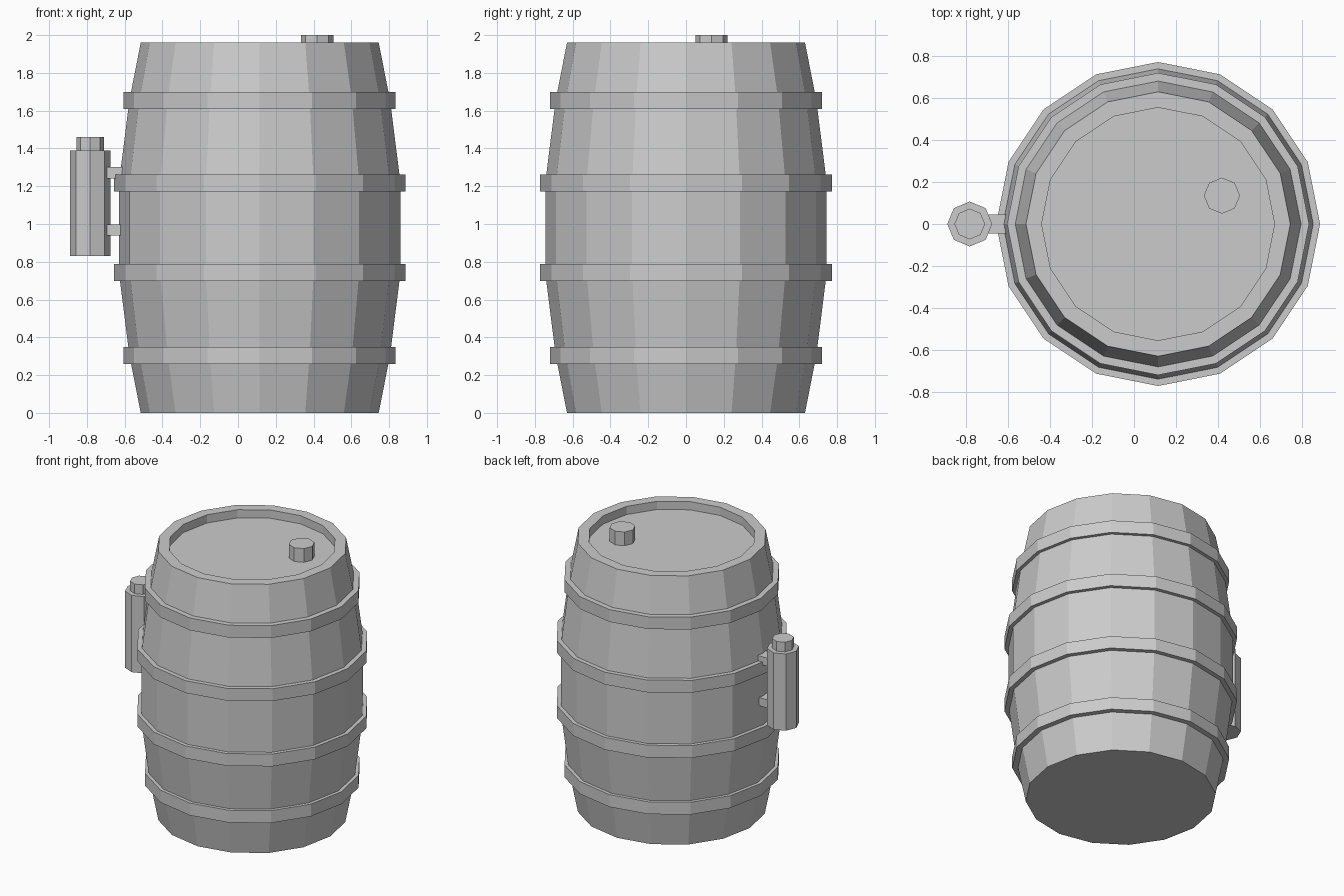
import bpy, bmesh, math

if "Cube" in bpy.data.objects:
    bpy.data.objects.remove(bpy.data.objects["Cube"])

grey = bpy.data.materials.new("plain_grey")
grey.diffuse_color = (0.6, 0.6, 0.6, 1)
grey.use_nodes = True
grey.node_tree.nodes["Principled BSDF"].inputs["Base Color"].default_value = grey.diffuse_color

CX = 0.115  # barrel axis


def finish(name, bm):
    bmesh.ops.recalc_face_normals(bm, faces=bm.faces)
    me = bpy.data.meshes.new(name)
    bm.to_mesh(me)
    bm.free()
    me.materials.append(grey)
    ob = bpy.data.objects.new(name, me)
    bpy.context.collection.objects.link(ob)
    return ob


def lathe(name, profile, sides, x, y=0.0, closed=False):
    """Spin (radius, z) points round a vertical axis; cap the ends or close the loop."""
    bm = bmesh.new()
    rings = [[bm.verts.new((x + r * math.cos(2 * math.pi * i / sides),
                            y + r * math.sin(2 * math.pi * i / sides), z))
              for i in range(sides)] for r, z in profile]
    pairs = list(zip(rings, rings[1:]))
    if closed:
        pairs.append((rings[-1], rings[0]))
    else:
        bm.faces.new(rings[0])
        bm.faces.new(rings[-1])
    for a, b in pairs:
        for i in range(sides):
            j = (i + 1) % sides
            bm.faces.new((a[i], a[j], b[j], b[i]))
    return finish(name, bm)


def box(name, lo, hi):
    bm = bmesh.new()
    bmesh.ops.create_cube(bm, size=1)
    for v in bm.verts:
        v.co = [l + (c + 0.5) * (h - l) for c, l, h in zip(v.co, lo, hi)]
    return finish(name, bm)


# Barrel body with recessed lid
lathe("barrel_body", [(0.63, 0), (0.69, 0.305), (0.745, 0.74), (0.745, 1.22),
                      (0.69, 1.655), (0.63, 1.96), (0.555, 1.96), (0.555, 1.90)], 16, CX)

# Four hoops, mirrored about the middle
for name, z, r, inner in (("hoop_bottom", 0.305, 0.72, 0.67), ("hoop_lower", 0.742, 0.772, 0.72),
                          ("hoop_upper", 1.218, 0.772, 0.72), ("hoop_top", 1.655, 0.72, 0.67)):
    lathe(name, [(inner, z - 0.045), (r, z - 0.045), (r, z + 0.045), (inner, z + 0.045)],
          16, CX, closed=True)

# Bung on the lid
lathe("lid_bung", [(0.086, 1.89), (0.086, 2.0)], 8, 0.419, 0.135)

# Side canister with cap
lathe("side_canister", [(0.107, 0.83), (0.107, 1.39)], 8, -0.783)
lathe("canister_cap", [(0.073, 1.38), (0.073, 1.46)], 8, -0.783)

# Brackets holding the canister
for name, z in (("bracket_lower", 0.968), ("bracket_upper", 1.272)):
    box(name, (-0.75, -0.045, z - 0.03), (-0.58, 0.045, z + 0.03))
